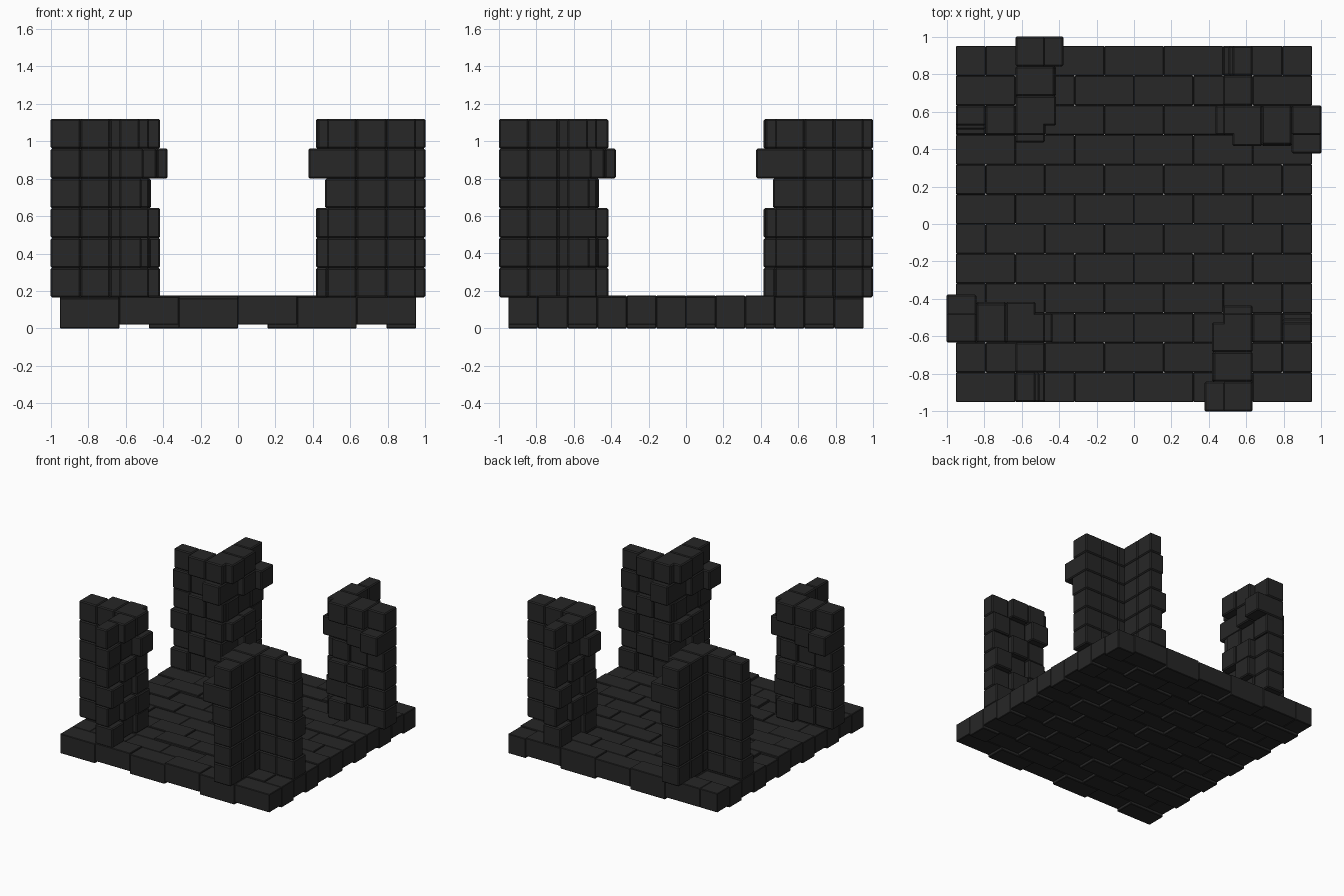
import bpy, bmesh, math, random
from mathutils import Matrix, Vector

if "Cube" in bpy.data.objects:
    bpy.data.objects.remove(bpy.data.objects["Cube"])

random.seed(4)
C = 1.9 / 12          # brick module
E = 0.95              # floor half width

stone = bpy.data.materials.new("dark_stone")
stone.diffuse_color = (0.02, 0.02, 0.02, 1)
stone.use_nodes = True
stone.node_tree.nodes["Principled BSDF"].inputs["Base Color"].default_value = stone.diffuse_color


def brick(bm, x0, x1, y0, y1, z0, z1):
    size = Matrix.Diagonal((x1 - x0, y1 - y0, z1 - z0, 1))
    place = Matrix.Translation(((x0 + x1) / 2, (y0 + y1) / 2, (z0 + z1) / 2))
    bmesh.ops.create_cube(bm, size=1, matrix=place @ size)


def finish(bm, name, bevel):
    bmesh.ops.bevel(bm, geom=bm.edges[:], offset=bevel, segments=1, affect='EDGES')
    me = bpy.data.meshes.new(name)
    bm.to_mesh(me)
    bm.free()
    me.materials.append(stone)
    ob = bpy.data.objects.new(name, me)
    bpy.context.collection.objects.link(ob)
    return ob


# Floor: running-bond slabs, slightly uneven above and below
bm = bmesh.new()
for j in range(12):
    i = 0
    while i < 12:
        n = 1 if (i == 0 and j % 2) else min(2, 12 - i)
        low = 0.02 * ((i // 2 + j) % 2)
        top = random.choice((0.16, 0.168, 0.175))
        brick(bm, -E + i * C, -E + (i + n) * C, -E + j * C, -E + (j + 1) * C, low, top)
        i += n
finish(bm, "floor_slabs", 0.004)

# Corner wall, back left: protrusion of each brick into the corridor, per row
long_arm = [(0.06, 0.01, 0.0), (0.0, 0.06, 0.0), (0.06, 0.05, 0.0),
            (0.01, 0.0, 0.01), (0.0, 0.05, 0.10), (0.06, 0.05, 0.0)]
short_arm = [(0.0, -0.03, 0.0), (-0.04, 0.0, 0.01), (0.0, -0.04, 0.0),
             (-0.04, 0.0, -0.01), (-0.03, -0.04, 0.04), (-0.05, 0.0, 0.0)]
inner, outer = E - 3 * C, E - 2 * C
for k, name in enumerate(("back_left", "front_left", "front_right", "back_right")):
    bm = bmesh.new()
    for r in range(6):
        z0, z1 = 0.165 + r * 0.159, 0.165 + (r + 1) * 0.159
        # long arm running out to the back edge
        for c, p in enumerate(long_arm[r]):
            y0 = 0.525 + c * C
            brick(bm, -outer, -inner + p, y0, y0 + C, z0, z1)
        # short arm running out to the side edge, including the corner brick
        for c, p in enumerate(short_arm[r]):
            x0 = -E + c * C
            brick(bm, x0, x0 + C, inner - p, outer, z0, z1)
    bmesh.ops.rotate(bm, verts=bm.verts[:], cent=Vector(),
                     matrix=Matrix.Rotation(k * math.pi / 2, 3, 'Z'))
    finish(bm, name + "_wall", 0.008)
